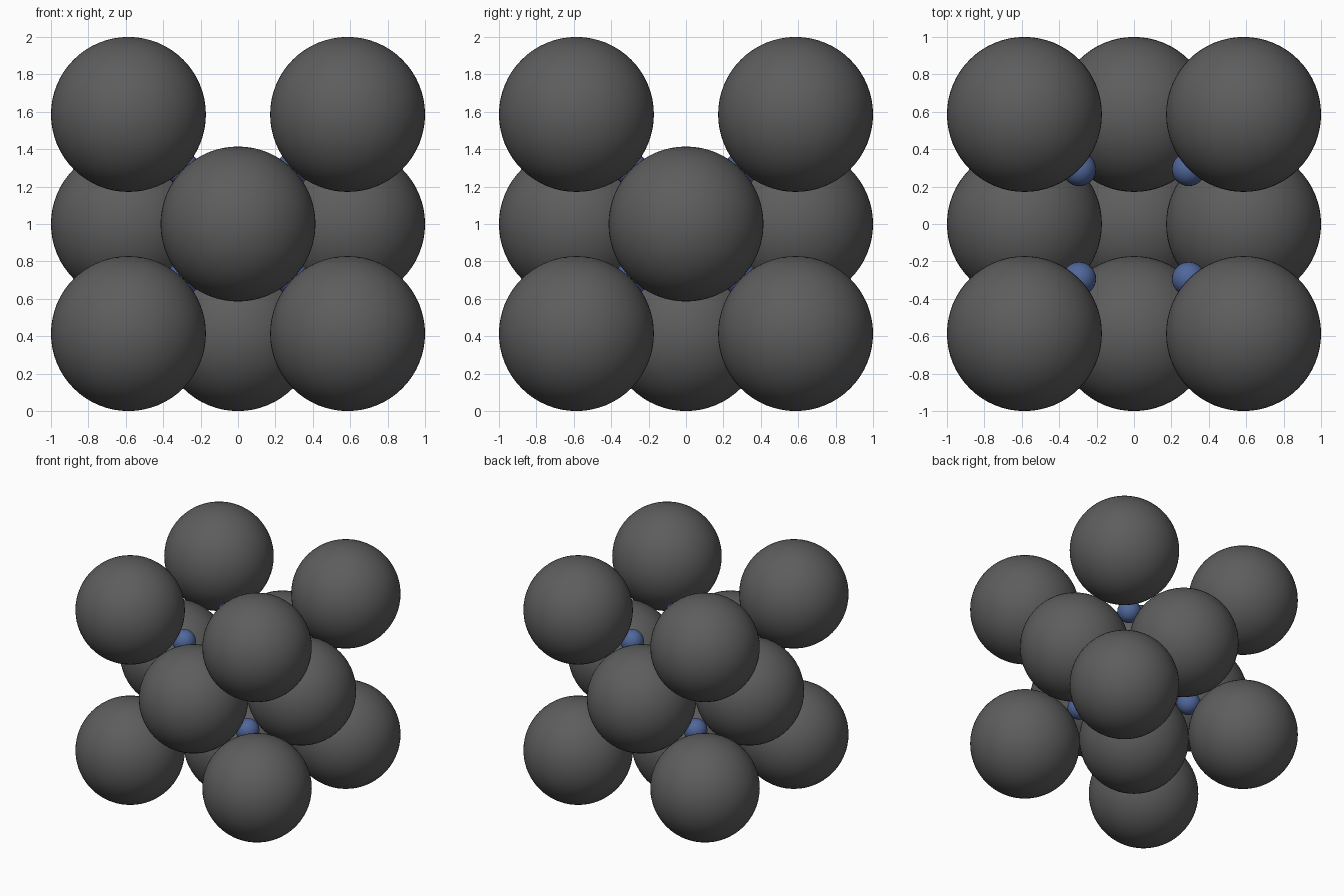
import bpy
from itertools import product

if "Cube" in bpy.data.objects:
    bpy.data.objects.remove(bpy.data.objects["Cube"])

D = 0.5858   # half edge of the cubic cell
R = 0.4142   # large spheres touch along the face diagonals
r = 0.09     # small spheres sit in the gaps
MID = 1.0    # height of the cell centre


def material(name, colour):
    m = bpy.data.materials.new(name)
    m.diffuse_color = (*colour, 1)
    m.use_nodes = True
    m.node_tree.nodes["Principled BSDF"].inputs["Base Color"].default_value = m.diffuse_color
    return m


dark = material("dark_grey", (0.11, 0.11, 0.11))
blue = material("blue", (0.08, 0.135, 0.33))


def ball(name, pos, radius, mat, segments, rings):
    x, y, z = pos
    bpy.ops.mesh.primitive_uv_sphere_add(
        segments=segments, ring_count=rings, radius=radius,
        location=(x, y, z + MID))
    ob = bpy.context.object
    ob.name = name
    ob.data.materials.append(mat)
    bpy.ops.object.shade_smooth()


# Large spheres on the eight corners, small spheres in the eight gaps
for sx, sy, sz in product((-1, 1), repeat=3):
    ball("corner_sphere", (sx * D, sy * D, sz * D), R, dark, 64, 32)
    ball("gap_sphere", (sx * D / 2, sy * D / 2, sz * D / 2), r, blue, 32, 16)

# Large spheres on the face centres; the top face is left open
for axis, s in product(range(3), (-1, 1)):
    if (axis, s) == (2, 1):
        continue
    p = [0, 0, 0]
    p[axis] = s * D
    ball("face_sphere", p, R, dark, 64, 32)
